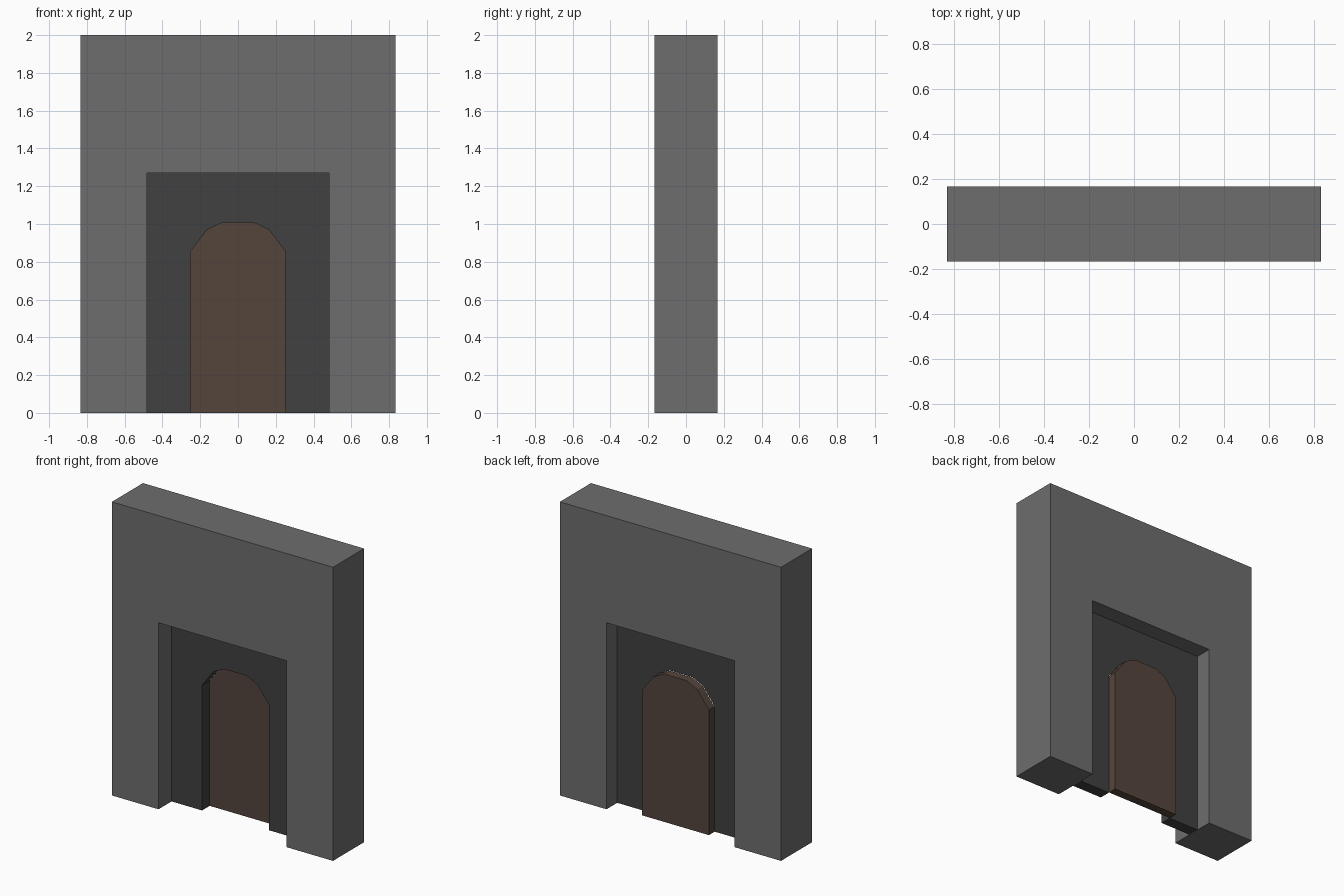
import bpy, bmesh

if "Cube" in bpy.data.objects:
    bpy.data.objects.remove(bpy.data.objects["Cube"])


def material(name, rgb):
    mat = bpy.data.materials.new(name)
    mat.diffuse_color = (*rgb, 1)
    mat.use_nodes = True
    mat.node_tree.nodes["Principled BSDF"].inputs["Base Color"].default_value = mat.diffuse_color
    return mat


def slab(name, outline, y0, y1, mat):
    """Extrude a front-view (x, z) outline from y0 back to y1."""
    bm = bmesh.new()
    face = bm.faces.new([bm.verts.new((x, y0, z)) for x, z in outline])
    ext = bmesh.ops.extrude_face_region(bm, geom=[face], use_keep_orig=True)
    verts = [g for g in ext["geom"] if isinstance(g, bmesh.types.BMVert)]
    bmesh.ops.translate(bm, verts=verts, vec=(0, y1 - y0, 0))
    bmesh.ops.recalc_face_normals(bm, faces=bm.faces)
    mesh = bpy.data.meshes.new(name)
    bm.to_mesh(mesh)
    bm.free()
    mesh.materials.append(mat)
    obj = bpy.data.objects.new(name, mesh)
    bpy.context.collection.objects.link(obj)
    return obj


def mirrored(half):
    """Complete a right-hand half outline with its mirror image."""
    return half + [(-x, z) for x, z in reversed(half)]


def box(w, h):
    return mirrored([(w, 0), (w, h)])


stone = material("stone", (0.155, 0.155, 0.155))
dark_stone = material("dark_stone", (0.052, 0.052, 0.052))
wood = material("wood", (0.09, 0.06, 0.046))

opening = box(0.482, 1.27)
arch = mirrored([(0.252, 0), (0.252, 0.853), (0.165, 0.968), (0.085, 1.007)])

# Outer wall with a rectangular opening
slab("wall", box(0.833, 2.0) + opening[::-1], -0.167, 0.167, stone)

# Recessed surround with an arched doorway
slab("door_surround", opening + arch[::-1], -0.027, 0.052, dark_stone)

# Door leaf standing proud of the back of the surround
slab("door", arch, 0.055, 0.114, wood)
